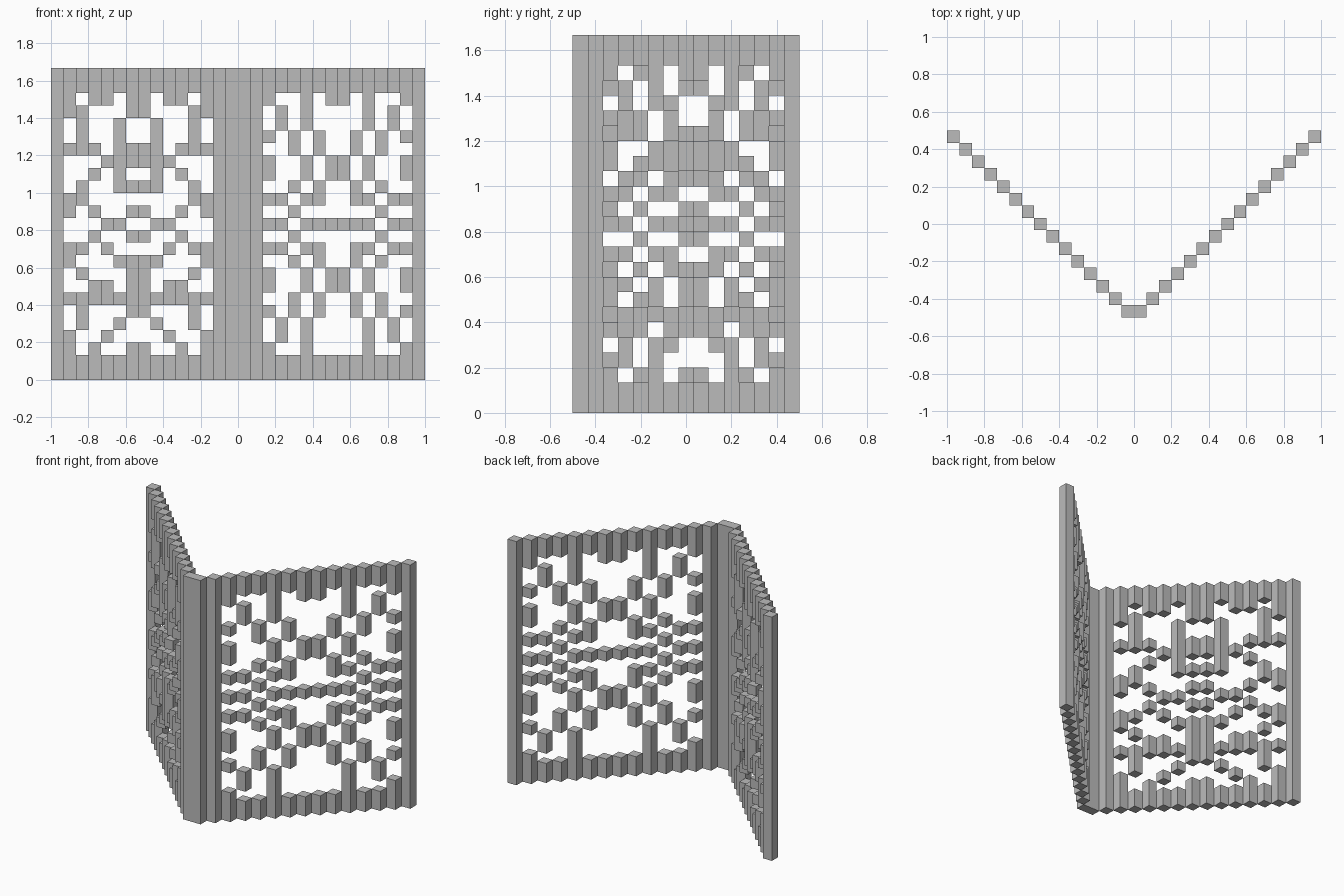
import bpy, bmesh
from mathutils import Matrix, Vector

cube = bpy.data.objects.get("Cube")
if cube:
    bpy.data.objects.remove(cube, do_unlink=True)

U = 1 / 15          # side of one block
ROWS = 25           # panel height in blocks

grey = bpy.data.materials.new("warm_grey")
grey.use_nodes = True
colour = (0.5, 0.5, 0.5, 1)
grey.diffuse_color = colour
grey.node_tree.nodes["Principled BSDF"].inputs["Base Color"].default_value = colour

# Half patterns, top row first; each is mirrored about the panel's middle
LEFT = """
#.##.#
##...#
.#..#.
.#..#.
###.##
...###
..#.#.
.#..##
##....
#.#..#
...##.
..#..#
##.#..
#...##
.#...#
..##.#
######
.#...#
.#..#.
#..#..
#.#..#
""".split()

RIGHT = """
#..#.#
.#.#..
.#.#..
#.#.#.
..#.#.
#..#.#
#..#.#
..#.#.
##.##.
..#...
##.###
..#...
##.##.
..#.#.
#..#.#
#..#.#
..#.#.
#.#.#.
.#.#..
.#.#..
#..#..
""".split()


def add_box(bm, low, high):
    low, high = Vector(low), Vector(high)
    m = Matrix.Translation((low + high) / 2) @ Matrix.Diagonal((*(high - low), 1))
    bmesh.ops.create_cube(bm, size=1, matrix=m)


def finish(bm, name):
    mesh = bpy.data.meshes.new(name)
    bm.to_mesh(mesh)
    bm.free()
    mesh.materials.append(grey)
    bpy.context.collection.objects.link(bpy.data.objects.new(name, mesh))


def lattice_panel(name, half, side):
    """Stepped screen: one column of stacked runs per diagonal step."""
    bm = bmesh.new()
    rows = [r + r[::-1] for r in half]
    for step in range(1, 15):
        # solid frame columns at both ends, pattern columns between
        if step in (1, 14):
            cells = "#" * ROWS
        else:
            cells = "##" + "".join(r[step - 2] for r in reversed(rows)) + "##"
        x = sorted((side * step * U, side * (step + 1) * U))
        y = -0.5 + step * U
        start = None
        for k, cell in enumerate(cells + "."):
            if cell == "#" and start is None:
                start = k
            elif cell == "." and start is not None:
                add_box(bm, (x[0], y, start * U), (x[1], y + U, k * U))
                start = None
    finish(bm, name)


lattice_panel("right_lattice_panel", LEFT, -1)
lattice_panel("left_lattice_panel", RIGHT, 1)

# Double-width post where the panels meet
post = bmesh.new()
add_box(post, (-U, -0.5, 0), (U, -0.5 + U, ROWS * U))
finish(post, "corner_post")
